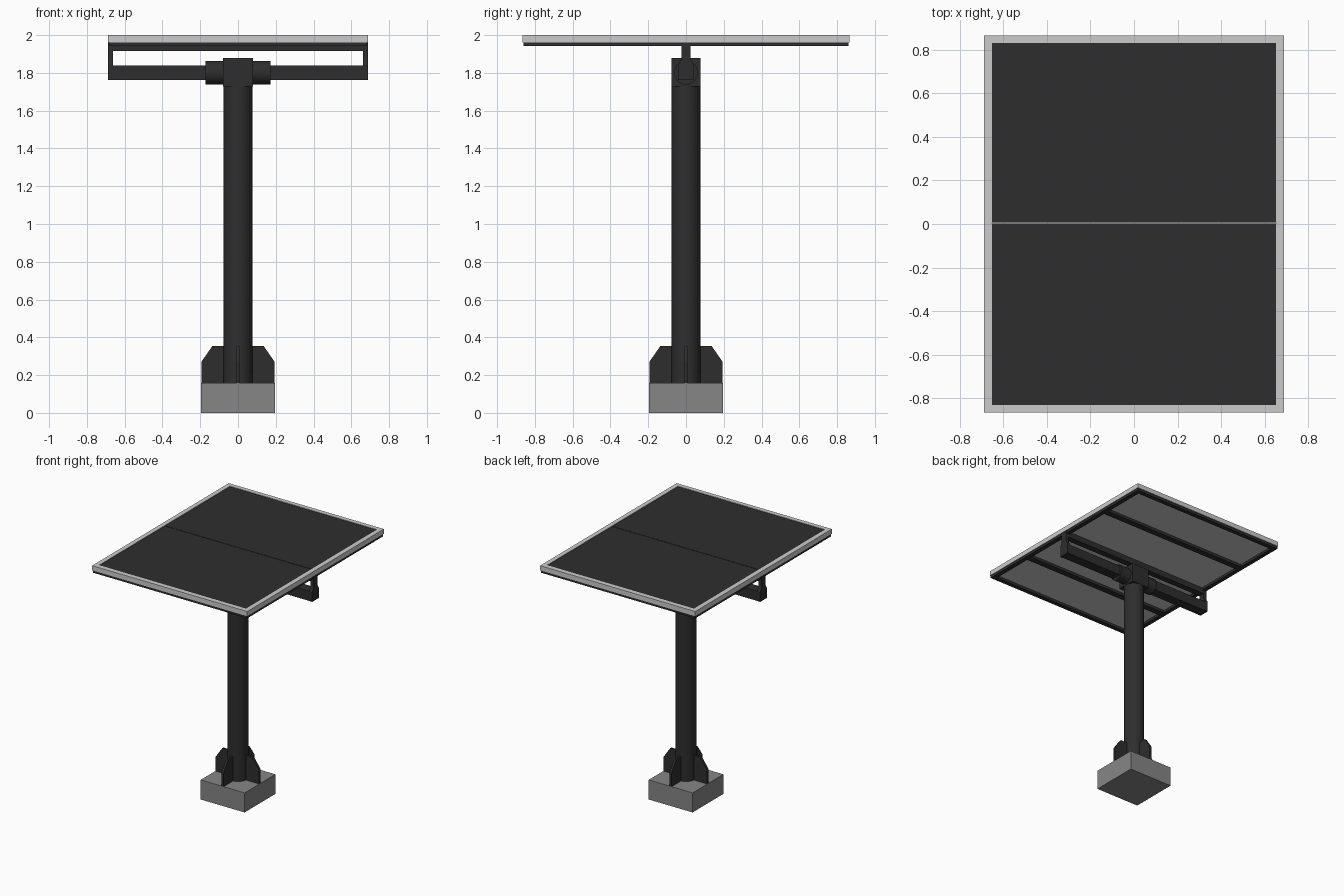
import bpy, bmesh, math

if "Cube" in bpy.data.objects:
    bpy.data.objects.remove(bpy.data.objects["Cube"])


def material(name, r, g, b):
    m = bpy.data.materials.new(name)
    m.diffuse_color = (r, g, b, 1)
    m.use_nodes = True
    m.node_tree.nodes["Principled BSDF"].inputs["Base Color"].default_value = m.diffuse_color
    return m


DARK = material("dark_steel", 0.027, 0.027, 0.027)
LIGHT = material("light_aluminium", 0.6, 0.6, 0.6)
GREY = material("concrete_grey", 0.24, 0.24, 0.24)


def finish(name, bm, mat):
    bmesh.ops.recalc_face_normals(bm, faces=bm.faces)
    mesh = bpy.data.meshes.new(name)
    bm.to_mesh(mesh)
    bm.free()
    mesh.materials.append(mat)
    obj = bpy.data.objects.new(name, mesh)
    bpy.context.collection.objects.link(obj)
    return obj


def box(name, x0, x1, y0, y1, z0, z1, mat):
    bm = bmesh.new()
    bmesh.ops.create_cube(bm, size=1)
    for v in bm.verts:
        v.co = ((x0 + x1) / 2 + v.co.x * (x1 - x0),
                (y0 + y1) / 2 + v.co.y * (y1 - y0),
                (z0 + z1) / 2 + v.co.z * (z1 - z0))
    return finish(name, bm, mat)


def cylinder(name, radius, length, loc, rot, mat):
    bm = bmesh.new()
    bmesh.ops.create_cone(bm, cap_ends=True, segments=48, radius1=radius,
                          radius2=radius, depth=length)
    for f in bm.faces:
        f.smooth = len(f.verts) == 4
    for e in bm.edges:
        e.smooth = all(f.smooth for f in e.link_faces)
    obj = finish(name, bm, mat)
    obj.location, obj.rotation_euler = loc, rot
    return obj


def plate(name, profile, thickness, mat):
    """Extrude a (y, z) profile along x, centred on x = 0."""
    bm = bmesh.new()
    face = bm.faces.new([bm.verts.new((-thickness / 2, y, z)) for y, z in profile])
    new = bmesh.ops.extrude_face_region(bm, geom=[face])["geom"]
    bmesh.ops.translate(bm, vec=(thickness, 0, 0),
                        verts=[v for v in new if isinstance(v, bmesh.types.BMVert)])
    return finish(name, bm, mat)


def ring(name, hx, hy, w, z0, z1, mat):
    """Rectangular frame with border width w."""
    bm = bmesh.new()
    loops = []
    for z in (z0, z1):
        for d in (0, w):
            loops.append([bm.verts.new((sx * (hx - d), sy * (hy - d), z))
                          for sx, sy in ((-1, -1), (1, -1), (1, 1), (-1, 1))])
    a, b, c, d = loops
    for p, q in ((a, b), (b, d), (d, c), (c, a)):
        for i in range(4):
            j = (i + 1) % 4
            bm.faces.new((p[i], p[j], q[j], q[i]))
    return finish(name, bm, mat)


# Concrete footing, pole and four base gussets
box("footing", -0.195, 0.195, -0.195, 0.195, 0, 0.157, GREY)
cylinder("pole", 0.077, 1.6, (0, 0, 0.95), (0, 0, 0), DARK)
for i in range(4):
    g = plate("base_gusset_%d" % i, [(0.06, 0.15), (0.194, 0.15), (0.194, 0.27),
                                     (0.135, 0.355), (0.06, 0.355)], 0.018, DARK)
    g.rotation_euler.z = i * math.pi / 2

# Tracker head: hub block, bearing sleeve and torque beam
box("hub", -0.079, 0.079, -0.078, 0.078, 1.727, 1.88, DARK)
cylinder("bearing_sleeve", 0.063, 0.342, (0, 0, 1.801), (0, math.pi / 2, 0), DARK)
box("torque_beam", -0.688, 0.688, -0.04, 0.04, 1.762, 1.84, DARK)

# Keyhole shaped end brackets and the upper rail they carry
half = [(0.042, 1.762), (0.042, 1.845), (0.025, 1.872), (0.025, 1.942)]
for side in (-1, 1):
    b = plate("end_bracket", half + [(-y, z) for y, z in reversed(half)], 0.026, DARK)
    b.location.x = side * 0.675
box("upper_rail", -0.688, 0.688, -0.025, 0.025, 1.915, 1.96, DARK)

# Support grid under the panel
ring("support_frame", 0.684, 0.86, 0.035, 1.942, 1.962, DARK)
for y in (-0.45, 0.45):
    box("support_rail", -0.66, 0.66, y - 0.025, y + 0.025, 1.942, 1.965, DARK)

# Panel: frame, back sheet and the two cell fields with a thin gap between
ring("panel_frame", 0.688, 0.866, 0.036, 1.962, 2.0, LIGHT)
box("back_sheet", -0.655, 0.655, -0.833, 0.833, 1.964, 1.99, LIGHT)
box("cell_field_front", -0.6525, 0.6525, -0.8305, 0.003, 1.989, 1.996, DARK)
box("cell_field_back", -0.6525, 0.6525, 0.007, 0.8305, 1.989, 1.996, DARK)
